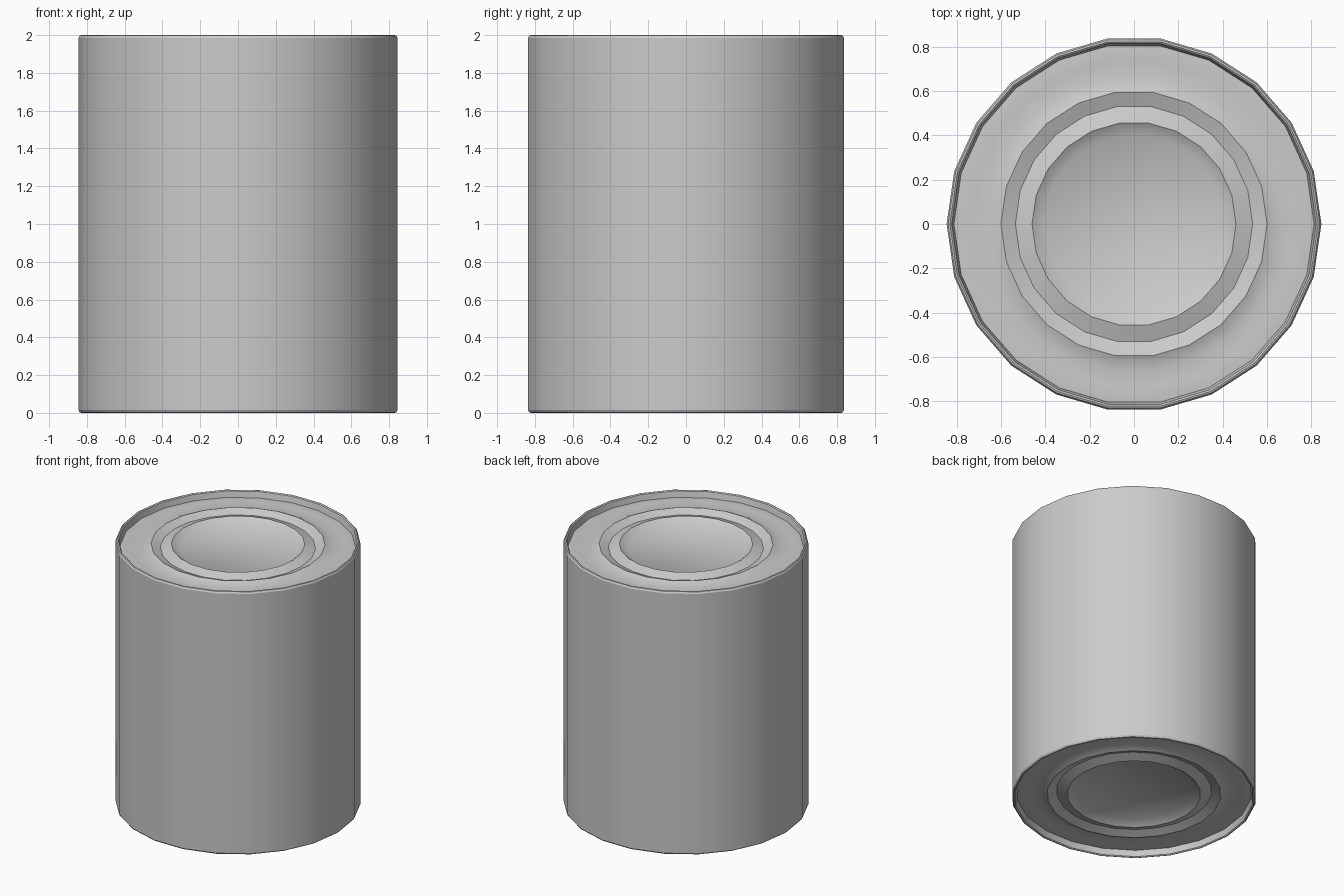
import bpy, math

if "Cube" in bpy.data.objects:
    bpy.data.objects.remove(bpy.data.objects["Cube"], do_unlink=True)

SIDES = 22
RADIUS = 0.845
HEIGHT = 2.0

# Plain metal
metal = bpy.data.materials.new("grey metal")
metal.use_nodes = True
colour = (0.6, 0.6, 0.6, 1)
metal.diffuse_color = colour
metal.node_tree.nodes["Principled BSDF"].inputs["Base Color"].default_value = colour


def lathe(name, profile, capped=False):
    """Turn (radius, z) points around the z axis; optionally close the last ring."""
    verts, faces = [], []
    for r, z in profile:
        for i in range(SIDES):
            a = math.tau * i / SIDES
            verts.append((r * math.cos(a), r * math.sin(a), z))
    for k in range(len(profile) - 1):
        for i in range(SIDES):
            j = (i + 1) % SIDES
            low, high = k * SIDES, (k + 1) * SIDES
            faces.append((low + i, low + j, high + j, high + i))
    if capped:
        start = (len(profile) - 1) * SIDES
        faces.append(tuple(range(start, start + SIDES)))
    mesh = bpy.data.meshes.new(name)
    mesh.from_pydata(verts, [], faces)
    mesh.materials.append(metal)
    obj = bpy.data.objects.new(name, mesh)
    bpy.context.collection.objects.link(obj)
    return obj


def smooth(obj):
    bpy.ops.object.select_all(action='DESELECT')
    obj.select_set(True)
    bpy.context.view_layer.objects.active = obj
    bpy.ops.object.shade_smooth_by_angle(angle=math.radians(35))


# Side wall
EDGE = 0.015
smooth(lathe("can_wall", [(RADIUS, EDGE), (RADIUS, HEIGHT - EDGE)]))

# Lid: rolled rim, recess, two raised rings and a flat centre panel (radius, depth)
lid_profile = [(RADIUS, EDGE), (0.838, 0.003), (0.83, 0), (0.822, 0.006),
               (0.812, 0.05), (0.74, 0.045), (0.67, 0.058), (0.60, 0.028),
               (0.535, 0.055), (0.46, 0.028), (0.405, 0.065)]
lid = lathe("top_lid", [(r, HEIGHT - d) for r, d in lid_profile], capped=True)
smooth(lid)

# Matching base, mirrored from the lid
base = lathe("bottom_lid", [(r, d) for r, d in lid_profile], capped=True)
base.data.flip_normals()
smooth(base)
